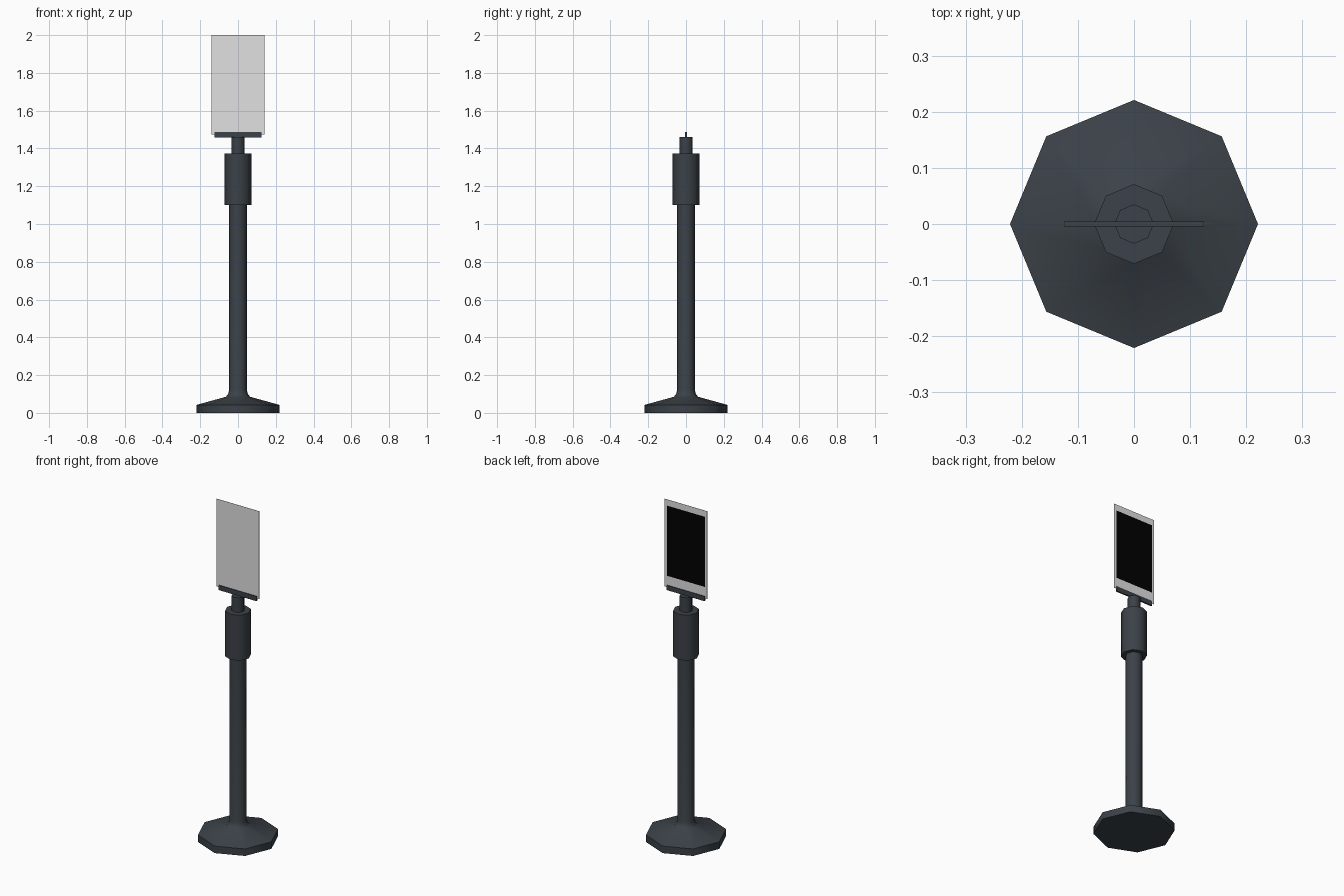
import bpy, bmesh, math

if "Cube" in bpy.data.objects:
    bpy.data.objects.remove(bpy.data.objects["Cube"])


def material(name, rgb):
    m = bpy.data.materials.new(name)
    m.diffuse_color = (*rgb, 1)
    m.use_nodes = True
    m.node_tree.nodes["Principled BSDF"].inputs["Base Color"].default_value = m.diffuse_color
    return m


METAL = material("dark slate metal", (0.044, 0.054, 0.065))
GREY = material("light grey panel", (0.75, 0.75, 0.75))
BLACK = material("black screen", (0.0005, 0.0005, 0.0005))


def finish(name, bm, mats):
    me = bpy.data.meshes.new(name)
    bm.to_mesh(me)
    bm.free()
    ob = bpy.data.objects.new(name, me)
    bpy.context.collection.objects.link(ob)
    for m in mats:
        me.materials.append(m)
    return ob


def lathe(name, profile, sides=8):
    """Closed eight-sided turned part from (radius, z) points, bottom to top."""
    bm = bmesh.new()
    rings = [[bm.verts.new((r * math.cos(2 * math.pi * i / sides),
                            r * math.sin(2 * math.pi * i / sides), z))
              for i in range(sides)] for r, z in profile]
    for a, b in zip(rings, rings[1:]):
        for i in range(sides):
            j = (i + 1) % sides
            bm.faces.new((a[i], a[j], b[j], b[i]))
    bm.faces.new(rings[0][::-1])
    bm.faces.new(rings[-1])
    ob = finish(name, bm, [METAL])
    bpy.ops.object.select_all(action='DESELECT')
    bpy.context.view_layer.objects.active = ob
    ob.select_set(True)
    bpy.ops.object.shade_smooth_by_angle(angle=math.radians(55))
    return ob


def grid_box(name, xs, zs, y, mats, screen=False):
    """Thin upright box; the middle cell of its back face can be the screen."""
    bm = bmesh.new()
    front = [bm.verts.new((x, -y, z)) for x, z in
             ((xs[0], zs[0]), (xs[-1], zs[0]), (xs[-1], zs[-1]), (xs[0], zs[-1]))]
    bm.faces.new(front)
    back = [[bm.verts.new((x, y, z)) for x in xs] for z in zs]
    for k in range(len(zs) - 1):
        for i in range(len(xs) - 1):
            f = bm.faces.new((back[k][i], back[k + 1][i],
                              back[k + 1][i + 1], back[k][i + 1]))
            if screen and i == 1 and k == 1:
                f.material_index = 1
    # rim joining front and back
    bm.faces.new(back[0] + [front[1], front[0]])
    bm.faces.new([front[3], front[2]] + back[-1][::-1])
    bm.faces.new([front[0], front[3]] + [r[0] for r in back[::-1]])
    bm.faces.new([front[2], front[1]] + [r[-1] for r in back])
    bmesh.ops.recalc_face_normals(bm, faces=bm.faces)
    return finish(name, bm, mats)


# Flared foot running into the pole
lathe("base_and_pole", [(0.221, 0), (0.221, 0.042), (0.065, 0.085),
                        (0.053, 0.098), (0.047, 0.12), (0.047, 1.11)])
# Thick sleeve and thin neck
lathe("sleeve", [(0.071, 1.10), (0.071, 1.372)])
lathe("neck", [(0.035, 1.365), (0.035, 1.46)])
# Holder bar gripping the panel
grid_box("holder_bar", (-0.125, 0.125), (1.459, 1.488), 0.0045, [METAL])
# Sign panel with a dark screen on the back
grid_box("sign_panel", (-0.141, -0.125, 0.125, 0.141),
         (1.475, 1.543, 1.963, 2.0), 0.0006, [GREY, BLACK], screen=True)
